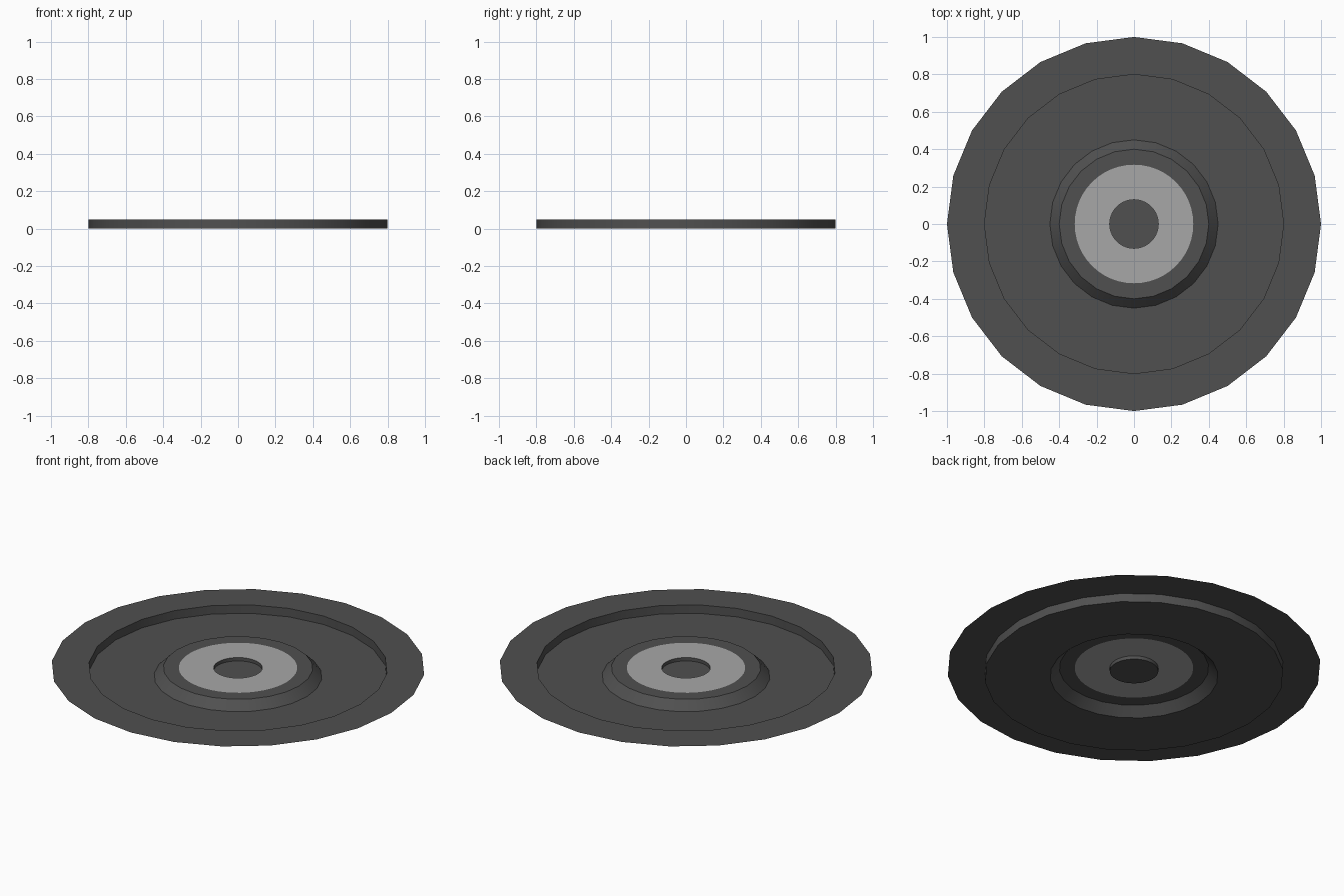
import bpy, bmesh, math

if "Cube" in bpy.data.objects:
    bpy.data.objects.remove(bpy.data.objects["Cube"])

SIDES = 24


def material(name, value):
    m = bpy.data.materials.new(name)
    m.diffuse_color = (value, value, value, 1)
    m.use_nodes = True
    m.node_tree.nodes["Principled BSDF"].inputs["Base Color"].default_value = m.diffuse_color
    return m


dark = material("dark_grey", 0.08)
light = material("light_grey", 0.39)


def lathe(name, profile, mat, n=SIDES, cap=False):
    """Thin turned sheet from (radius, height, faceted) points.
    Faceted rings keep to the 24-sided outline when n is doubled."""
    bm = bmesh.new()
    rings = []
    for r, z, faceted in profile:
        ring = []
        for i in range(n):
            inset = math.cos(math.pi / SIDES) if faceted and n > SIDES and i % 2 else 1
            a = 2 * math.pi * i / n
            ring.append(bm.verts.new((r * inset * math.cos(a), r * inset * math.sin(a), z)))
        rings.append(ring)
    for outer, inner in zip(rings, rings[1:]):
        for i in range(n):
            j = (i + 1) % n
            bm.faces.new((outer[i], outer[j], inner[j], inner[i]))
    if cap:
        bm.faces.new(rings[-1])
    me = bpy.data.meshes.new(name)
    bm.to_mesh(me)
    bm.free()
    me.materials.append(mat)
    ob = bpy.data.objects.new(name, me)
    bpy.context.collection.objects.link(ob)
    bpy.context.view_layer.objects.active = ob
    ob.select_set(True)
    bpy.ops.object.shade_smooth_by_angle(angle=math.radians(30))
    ob.select_set(False)


# Flat rim, step down to the floor, sloped hub side
lathe("dish", [(1.0, 0.05, True), (0.8, 0.05, True), (0.8, 0.0, True),
               (0.45, 0.0, True), (0.4, 0.05, True)], dark)
# Dark border of the hub top
lathe("hub_border", [(0.4, 0.05, True), (0.317, 0.05, False)], dark, 48)
# Light ring on the hub top
lathe("hub_ring", [(0.317, 0.05, False), (0.13, 0.05, False)], light, 48)
# Shallow recess in the centre
lathe("centre_recess", [(0.13, 0.05, False), (0.13, 0.03, False)], dark, 48, cap=True)
